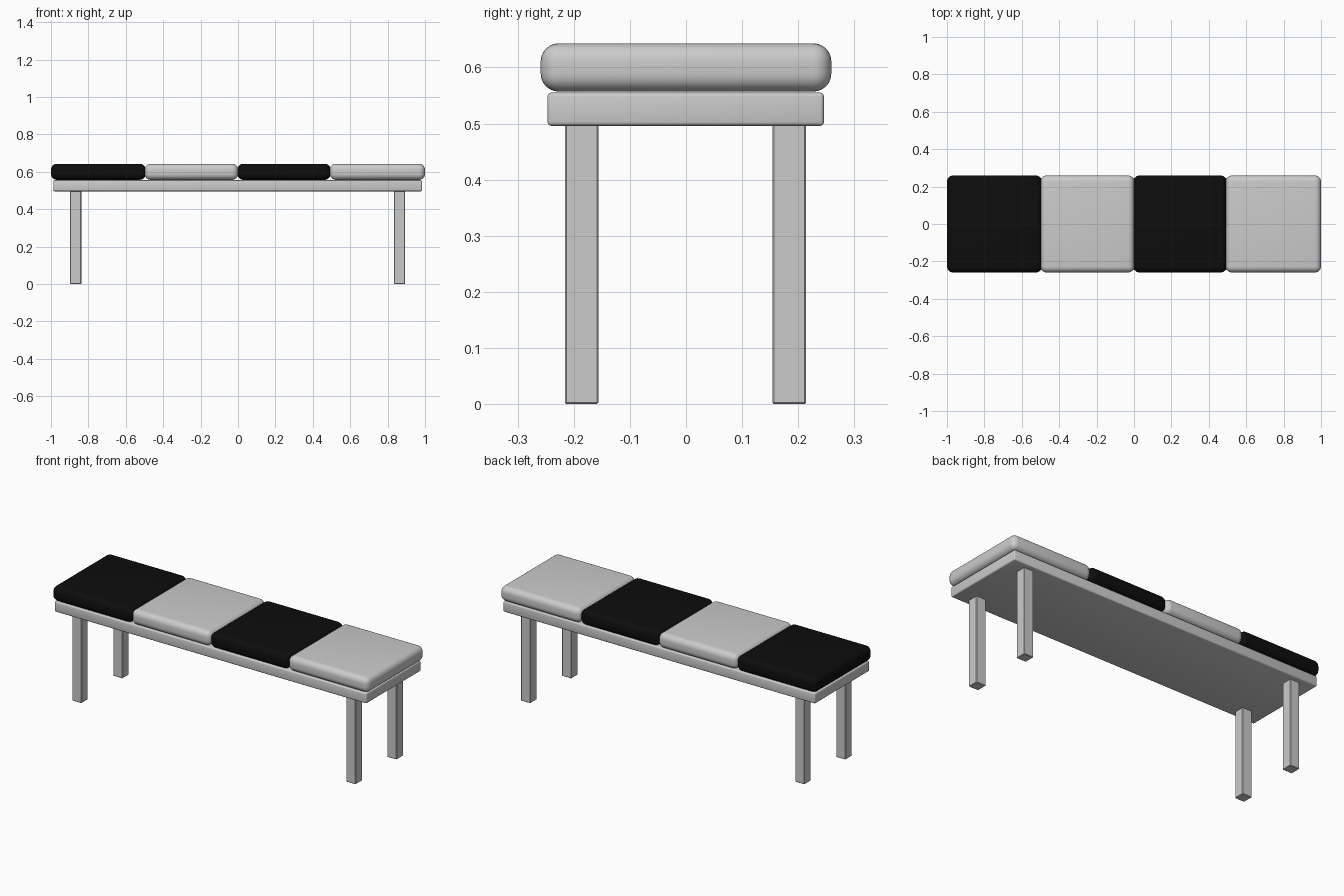
import bpy

if "Cube" in bpy.data.objects:
    bpy.data.objects.remove(bpy.data.objects["Cube"])


def rounded_box(name, lo, hi, bevel, segments, material=None):
    """Box between two corners with bevelled edges."""
    centre = [(a + b) / 2 for a, b in zip(lo, hi)]
    bpy.ops.mesh.primitive_cube_add(size=1, location=centre)
    ob = bpy.context.object
    ob.name = name
    ob.scale = [b - a for a, b in zip(lo, hi)]
    bpy.ops.object.transform_apply(location=False, rotation=False, scale=True)
    mod = ob.modifiers.new("Bevel", 'BEVEL')
    mod.width = bevel
    mod.segments = segments
    bpy.ops.object.modifier_apply(modifier=mod.name)
    if segments > 2:
        bpy.ops.object.shade_smooth_by_angle()
    if material:
        ob.data.materials.append(material)
    return ob


black = bpy.data.materials.new("black_fabric")
black.diffuse_color = (0.004, 0.004, 0.004, 1)
black.use_nodes = True
black.node_tree.nodes["Principled BSDF"].inputs["Base Color"].default_value = black.diffuse_color

# Bench board
rounded_box("bench_board", (-0.987, -0.247, 0.496), (0.984, 0.246, 0.555), 0.007, 3)

# Four legs
for x, side in ((-0.868, "left"), (0.864, "right")):
    for y, end in ((-0.186, "front"), (0.184, "back")):
        rounded_box(f"{end}_{side}_leg", (x - 0.03, y - 0.03, 0),
                    (x + 0.03, y + 0.03, 0.5), 0.003, 1)

# Four cushions in alternating colours
edges = [(-1.0, -0.493), (-0.499, 0.001), (-0.003, 0.495), (0.491, 1.0)]
for i, (x0, x1) in enumerate(edges):
    rounded_box(f"cushion_{i + 1}", (x0, -0.259, 0.557), (x1, 0.259, 0.643),
                0.032, 6, black if i % 2 == 0 else None)
